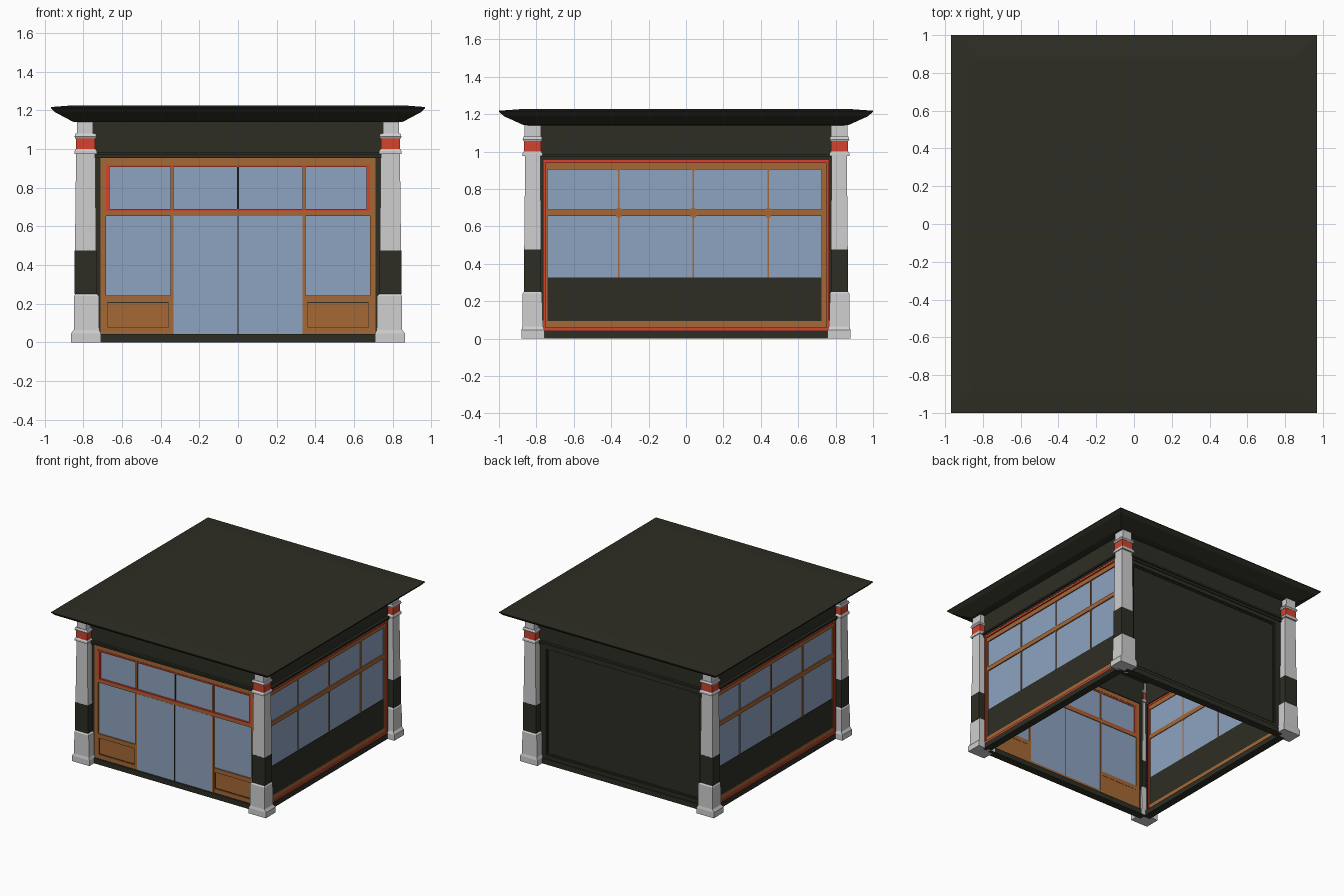
import bpy, bmesh

if "Cube" in bpy.data.objects:
    bpy.data.objects.remove(bpy.data.objects["Cube"])

def material(name, rgb):
    m = bpy.data.materials.new(name)
    m.diffuse_color = (*rgb, 1)
    m.use_nodes = True
    m.node_tree.nodes["Principled BSDF"].inputs["Base Color"].default_value = m.diffuse_color
    return m

DARK = material("dark_olive", (0.027, 0.027, 0.018))
WOOD = material("orange_wood", (0.38, 0.138, 0.036))
RED = material("red_trim", (0.66, 0.055, 0.027))
WHITE = material("pale_stone", (0.62, 0.62, 0.62))
GLASS = material("blue_glass", (0.27, 0.37, 0.53))
parts = {}  # name -> (bmesh, material)


def loft(name, mat, rings, place=lambda x, y, z: (x, y, z)):
    """Stack of rectangles (x0, x1, y0, y1, z) joined into a closed solid."""
    bm = parts.setdefault(name, (bmesh.new(), mat))[0]
    loops = [[bm.verts.new(place(*p)) for p in
              ((x0, y0, z), (x1, y0, z), (x1, y1, z), (x0, y1, z))]
             for x0, x1, y0, y1, z in rings]
    bm.faces.new(loops[0])
    bm.faces.new(loops[-1])
    for a, b in zip(loops, loops[1:]):
        for i in range(4):
            j = (i + 1) % 4
            bm.faces.new((a[i], a[j], b[j], b[i]))


class Wall:
    """Builds boxes from (u across, z up, d outward from the wall plane)."""
    def __init__(self, side, plane):
        self.side = side
        self.place = {
            "front": lambda u, d, z: (u, -plane - d, z),
            "back": lambda u, d, z: (u, plane + d, z),
            "right": lambda u, d, z: (plane + d, u, z),
            "left": lambda u, d, z: (-plane - d, u, z)}[side]

    def box(self, part, mat, u0, u1, z0, z1, d0, d1):
        loft(self.side + "_" + part, mat,
             [(u0, u1, d0, d1, z0), (u0, u1, d0, d1, z1)], self.place)

    def ring(self, part, mat, u0, u1, z0, z1, wu, wz, d0, d1):
        self.box(part, mat, u0, u0 + wu, z0, z1, d0, d1)
        self.box(part, mat, u1 - wu, u1, z0, z1, d0, d1)
        self.box(part, mat, u0 + wu, u1 - wu, z0, z0 + wz, d0, d1)
        self.box(part, mat, u0 + wu, u1 - wu, z1 - wz, z1, d0, d1)

    def bracket(self, u, z, r, d0, d1):
        """Small diamond block where glazing bars meet."""
        name = self.side + "_bar_joints"
        bm = parts.setdefault(name, (bmesh.new(), WOOD))[0]
        a, b = [[bm.verts.new(self.place(u + i * r, d, z + k * r)) for i, k in
                 ((1, 0), (0, 1), (-1, 0), (0, -1))] for d in (d0, d1)]
        bm.faces.new(a)
        bm.faces.new(b)
        for i in range(4):
            j = (i + 1) % 4
            bm.faces.new((a[i], a[j], b[j], b[i]))

    def shell(self, half, inner):
        """Sill, jambs, head moulding and frieze shared by every wall."""
        self.box("sill", DARK, -half, half, 0, 0.042, -0.04, 0.02)
        for s in (-1, 1):
            self.box("jambs", DARK, *sorted((s * inner, s * half)), 0.04, 0.96, -0.02, 0.008)
        self.box("frieze", DARK, -half, half, 0.953, 1.15, -0.02, 0.01)
        self.box("head_moulding", DARK, -half, half, 0.972, 0.985, 0.01, 0.03)
        self.box("head_moulding", DARK, -half, half, 0.955, 0.972, 0.01, 0.018)


# Front shopfront
w = Wall("front", 0.80)
w.shell(0.75, 0.712)
w.box("glass", GLASS, -0.70, 0.70, 0.04, 0.93, -0.008, -0.003)
w.ring("frame", WOOD, -0.713, 0.713, 0.04, 0.955, 0.03, 0.036, -0.014, 0.008)
w.box("frame", WOOD, -0.685, 0.685, 0.655, 0.68, -0.014, 0.008)
w.ring("transom_trim", RED, -0.683, 0.683, 0.679, 0.919, 0.018, 0.011, -0.012, 0.012)
w.box("door_glass", GLASS, -0.335, 0.335, 0.04, 0.655, -0.003, 0.009)
w.box("door_gap", DARK, -0.003, 0.003, 0.04, 0.655, -0.01, 0.0105)
w.box("transom_bar", DARK, -0.004, 0.004, 0.69, 0.908, -0.01, 0.005)
for s in (-1, 1):
    w.box("posts", WOOD, *sorted((s * 0.335, s * 0.35)), 0.04, 0.655, -0.014, 0.01)
    w.box("posts", WOOD, *sorted((s * 0.334, s * 0.349)), 0.69, 0.908, -0.014, 0.008)
    u0, u1 = sorted((s * 0.345, s * 0.69))
    w.ring("stall_panel", WOOD, u0, u1, 0.042, 0.242, 0.014, 0.034, -0.014, 0.008)
    w.box("stall_panel", WOOD, u0, u1, 0.06, 0.23, -0.012, -0.001)
    w.ring("panel_groove", DARK, u0 + 0.014, u1 - 0.014, 0.076, 0.208, 0.004, 0.004, -0.004, 0.001)

# Side windows
for side in ("right", "left"):
    w = Wall(side, 0.785)
    w.shell(0.78, 0.76)
    w.ring("red_trim", RED, -0.765, 0.765, 0.043, 0.954, 0.014, 0.015, -0.014, 0.018)
    w.ring("frame", WOOD, -0.752, 0.752, 0.057, 0.94, 0.012, 0.036, -0.012, 0.008)
    w.box("frame", WOOD, 0.725, 0.745, 0.09, 0.91, -0.012, 0.008)
    w.box("frame", WOOD, -0.742, 0.73, 0.655, 0.69, -0.012, 0.008)
    w.box("glass", GLASS, -0.745, 0.735, 0.32, 0.92, -0.006, -0.001)
    w.box("stall_board", DARK, -0.742, 0.727, 0.092, 0.326, -0.01, 0.003)
    for u in (-0.36, 0.04, 0.44):
        w.box("bars", WOOD, u - 0.004, u + 0.004, 0.326, 0.91, -0.01, 0.006)
        for z in (0.655, 0.69, 0.908):
            w.bracket(u, z, 0.016, -0.009, 0.005)

# Plain back wall with a framed panel
w = Wall("back", 0.80)
w.shell(0.75, 0.712)
w.box("panel", DARK, -0.72, 0.72, 0.03, 0.96, -0.02, -0.008)
w.ring("panel_frame", DARK, -0.713, 0.713, 0.04, 0.955, 0.03, 0.03, -0.012, 0.01)
w.ring("panel_bead", DARK, -0.683, 0.683, 0.07, 0.925, 0.01, 0.01, -0.012, 0.0)

# Corner columns: x inner/outer, y inner/outer, z for each stacked ring
sections = [
    ("base", WHITE, [(0.71, 0.864, 0.757, 0.88, 0), (0.71, 0.864, 0.757, 0.88, 0.045),
                     (0.718, 0.85, 0.765, 0.875, 0.065), (0.72, 0.848, 0.77, 0.873, 0.24),
                     (0.732, 0.842, 0.775, 0.866, 0.25)]),
    ("band", DARK, [(0.733, 0.846, 0.775, 0.866, 0.25), (0.733, 0.846, 0.775, 0.866, 0.475)]),
    ("shaft", WHITE, [(0.734, 0.844, 0.775, 0.865, 0.475), (0.739, 0.838, 0.778, 0.86, 0.975)]),
    ("neck_moulding", WHITE, [(0.73, 0.845, 0.768, 0.874, 0.975), (0.73, 0.845, 0.768, 0.874, 0.99),
                              (0.738, 0.84, 0.774, 0.868, 1.0)]),
    ("red_collar", RED, [(0.74, 0.838, 0.775, 0.866, 1.0), (0.74, 0.838, 0.775, 0.866, 1.055)]),
    ("cap_moulding", WHITE, [(0.737, 0.842, 0.772, 0.868, 1.055), (0.731, 0.846, 0.768, 0.874, 1.065),
                             (0.737, 0.842, 0.772, 0.868, 1.08)]),
    ("cap_block", WHITE, [(0.75, 0.833, 0.775, 0.864, 1.08), (0.75, 0.833, 0.775, 0.864, 1.15)]),
]
for sx in (-1, 1):
    for sy in (-1, 1):
        for part, mat, rings in sections:
            loft("column_" + part, mat, rings,
                 lambda x, y, z: (sx * x, sy * y, z))

# Flared cornice and roof
loft("cornice_roof", DARK, [(-x, x, -y, y, z) for x, y, z in (
    (0.835, 0.84, 1.14), (0.855, 0.87, 1.142), (0.935, 0.965, 1.185),
    (0.945, 0.975, 1.19), (0.968, 1.0, 1.213), (0.968, 1.0, 1.218), (0.85, 0.88, 1.227))])

# Turn the collected parts into objects
for name, (bm, mat) in parts.items():
    bmesh.ops.recalc_face_normals(bm, faces=bm.faces)
    mesh = bpy.data.meshes.new(name)
    bm.to_mesh(mesh)
    bm.free()
    mesh.materials.append(mat)
    bpy.context.collection.objects.link(bpy.data.objects.new(name, mesh))
